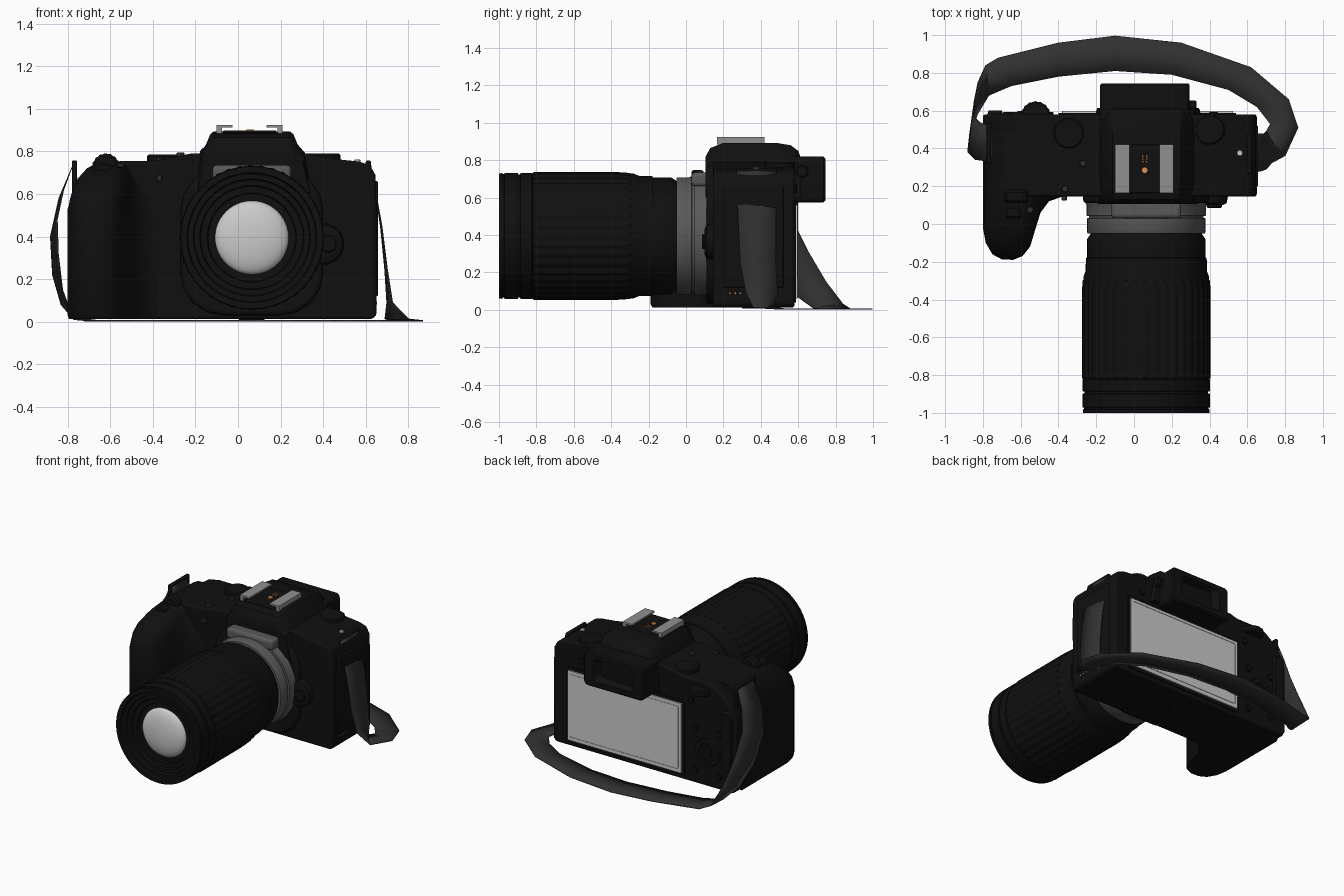
import bpy, bmesh
from math import sin, cos, pi, radians
from mathutils import Vector


def material(name, v):
    m = bpy.data.materials.new(name)
    m.diffuse_color = (*v, 1)
    return m


BLACK = material("black", (0.005, 0.005, 0.005))
DARK = material("strap_grey", (0.03, 0.03, 0.03))
STEEL = material("mount_grey", (0.1, 0.1, 0.1))
RAIL = material("rail_grey", (0.28, 0.28, 0.28))
COPPER = material("copper", (0.75, 0.3, 0.08))


def loft(name, rings, mat=BLACK, closed=True, bevel=0, angle=35):
    """Skin a list of equal-length point rings."""
    bm = bmesh.new()
    vs = [[bm.verts.new(p) for p in r] for r in rings]
    n = len(vs[0])
    for a, b in zip(vs, vs[1:]):
        for i in range(n if closed else n - 1):
            j = (i + 1) % n
            bm.faces.new((a[i], a[j], b[j], b[i]))
    if closed:
        bm.faces.new(vs[0])
        bm.faces.new(vs[-1])
    bmesh.ops.recalc_face_normals(bm, faces=bm.faces)
    me = bpy.data.meshes.new(name)
    bm.to_mesh(me)
    bm.free()
    ob = bpy.data.objects.new(name, me)
    bpy.context.collection.objects.link(ob)
    if mat:
        me.materials.append(mat)
    if bevel:
        mod = ob.modifiers.new("bevel", 'BEVEL')
        mod.width, mod.segments, mod.limit_method = bevel, 3, 'ANGLE'
        mod.angle_limit = radians(40)
    bpy.ops.object.select_all(action='DESELECT')
    ob.select_set(True)
    bpy.context.view_layer.objects.active = ob
    bpy.ops.object.shade_smooth_by_angle(angle=radians(angle))
    return ob


def lathe(name, c, axis, profile, mat=BLACK, n=48, knurl=0):
    """Turn (distance, radius) points round an axis; knurl cuts ribs."""
    rings = []
    for t, r in profile:
        ring = []
        for i in range(n):
            a = 2 * pi * i / n
            k = r - (knurl if (i // 2) % 2 else 0)
            u, v = k * cos(a), k * sin(a)
            ring.append(Vector(c) + Vector({'x': (t, u, v), 'y': (u, t, v), 'z': (u, v, t)}[axis]))
        rings.append(ring)
    return loft(name, rings, mat)


def disc(name, c, axis, r, d, mat=BLACK, n=32, knurl=0):
    e = min(d, r) * 0.2
    return lathe(name, c, axis, [(-d/2, r-e), (-d/2+e, r), (d/2-e, r), (d/2, r-e)], mat, n, knurl)


def box(name, x0, x1, y0, y1, z0, z1, mat=BLACK, bevel=0.006):
    ring = lambda z: [(x0, y0, z), (x1, y0, z), (x1, y1, z), (x0, y1, z)]
    return loft(name, [ring(z0), ring(z1)], mat, bevel=bevel)


def rrect(x0, x1, z0, z1, y, r):
    """Rounded rectangle in the xz plane."""
    pts = []
    for q, (cx, cz) in enumerate([(x1-r, z1-r), (x0+r, z1-r), (x0+r, z0+r), (x1-r, z0+r)]):
        pts += [(cx + r*cos(pi/2*(q+i/4)), y, cz + r*sin(pi/2*(q+i/4))) for i in range(5)]
    return pts


# Main body: front outline extruded through the depth
outline = [(-.78, .012), (-.80, .05), (-.80, .53), (-.785, .58), (-.75, .635), (-.70, .69), (-.63, .74),
           (-.55, .755), (-.40, .755), (-.22, .79), (.32, .79), (.45, .765), (.57, .752), (.62, .735),
           (.645, .69), (.65, .55), (.65, .03), (.63, .012)]
loft("body", [[(x, y, z) for x, z in outline] for y in (.145, .58)], bevel=.02)

# Hand grip: top outline stacked upward, pulled back toward the top
grip = [(-.80, .5), (-.80, -.02), (-.785, -.10), (-.75, -.16), (-.70, -.187), (-.64, -.19), (-.59, -.17),
        (-.55, -.12), (-.52, -.02), (-.495, .06), (-.45, .12), (-.38, .145), (-.30, .155), (-.30, .5)]
levels = [(.012, .98, .98), (.03, 1, 1), (.50, 1, 1), (.57, .97, .97), (.63, .9, .91), (.68, .76, .82),
          (.72, .6, .7), (.745, .42, .55)]
loft("hand_grip", [[(-.5 + (x+.5)*sx, .5 + (y-.5)*(1-(1-sy)*.85), z) for x, y in grip]
                   for z, sy, sx in levels], angle=45)

# Viewfinder hump: tapered arch lofted front to back
rings = []
for y, top, w in [(.105, .77, .9), (.105, .82, .94), (.13, .865, .97), (.20, .893, 1), (.48, .893, 1),
                  (.56, .88, 1), (.60, .85, .98), (.615, .81, .96)]:
    prof = [(-.27, .60), (-.245, .79 - (.9-top)*.5), (-.215, top - .06), (-.195, top - .012), (-.18, top),
            (.18, top), (.195, top - .012), (.215, top - .06), (.255, .79 - (.9-top)*.5), (.29, .60)]
    rings.append([(.065 + x*w, y, z) for x, z in prof])
loft("viewfinder_hump", rings)

# Eyecup with recessed window
loft("eyecup", [rrect(-.18, .295, .575, .82, .55, .03), rrect(-.18, .295, .575, .82, .735, .03),
                rrect(-.17, .285, .585, .81, .745, .03), rrect(-.10, .215, .62, .78, .745, .03),
                rrect(-.07, .185, .64, .765, .70, .03)])
disc("dioptre_knob", (.31, .62, .74), 'x', .035, .04, knurl=.003)

# Accessory shoe: mirrored L-shaped rails, base and contacts
box("shoe_base", -.07, .18, .165, .42, .885, .899)
for s, side in ((-1, "left"), (1, "right")):
    pr = [(.155, .885), (.155, .925), (.08, .925), (.08, .913), (.13, .913), (.13, .885)]
    loft(f"shoe_rail_{side}", [[(.055 + s*x, y, z) for x, z in pr] for y in (.165, .42)], RAIL)
disc("shoe_contact", (.057, .285, .90), 'z', .016, .006, COPPER, 16)
for i in range(6):
    disc("shoe_pin", (.047 + .02*(i % 2), .33 + .014*(i//2), .90), 'z', .005, .006, COPPER, 8)

# Lens mount collar and rings
L = (.065, 0, .395)
loft("mount_surround", [rrect(-.27, .40, .03, .72, y, .2) for y in (.11, .2)], bevel=.02)
lathe("mount_collar", L, 'y', [(-.05, .28), (-.05, .31), (-.045, .313), (.03, .313), (.032, .303), (.042, .303),
                              (.044, .316), (.10, .316), (.14, .335), (.16, .335)], STEEL, 64)
box("mount_crown", -.12, .25, .03, .16, .66, .735, STEEL, .02)

# Lens barrel with hollow stepped front, ribbed zoom ring, glass dome
lathe("lens_barrel", L, 'y', [
    (-.03, .24), (-.03, .28), (-.08, .313), (-.178, .313), (-.18, .32), (-.25, .321), (-.28, .333), (-.82, .333),
    (-.825, .337), (-.885, .337), (-.887, .328), (-.897, .328), (-.899, .337), (-.97, .337), (-.972, .33),
    (-.98, .33), (-.982, .336), (-1, .334), (-1, .305), (-.98, .30), (-.98, .275), (-.96, .27), (-.96, .245),
    (-.94, .24), (-.94, .21), (-.925, .205), (-.925, .17)], BLACK, 72)
lathe("zoom_ring", L, 'y', [(-.82, .335), (-.815, .341), (-.36, .341), (-.30, .337), (-.295, .33)], BLACK, 160, .007)
lathe("front_glass", L, 'y', [(-.92, .172)] + [(-.925 - .05*sin(a*pi/16), .172*cos(a*pi/16) + .001)
                                              for a in range(9)], None, 48)

# Lens release boss and button on the front
lathe("release_boss", (.40, .13, .365), 'y', [(-.03, .07), (-.02, .09), (.03, .10)])
disc("release_button", (.425, .10, .365), 'y', .04, .03)
disc("front_lamp", (-.37, .14, .675), 'y', .014, .03, DARK, 16)

# Top controls
disc("front_wheel", (-.62, .145, .725), 'y', .066, .07, n=64, knurl=.003)
disc("shutter_button", (-.635, .06, .705), 'y', .042, .06)
disc("mode_dial", (-.345, .48, .765), 'z', .082, .04, n=80, knurl=.003)
disc("drive_dial", (.40, .50, .77), 'z', .082, .04, n=80, knurl=.003)
for x, y, z in ((-.27, .32, .785), (-.365, .185, .762), (-.55, .075, .735)):
    disc("top_button", (x, y, z), 'z', .018, .02, DARK, 16)

# Rear screen with inset panel line, and rear controls
loft("screen_frame", [rrect(-.40, .54, .04, .58, y, .015) for y in (.57, .588)])
loft("screen", [rrect(-.38, .525, .06, .56, .58, .008), rrect(-.38, .525, .06, .56, .597, .008),
                rrect(-.36, .505, .085, .54, .597, .008), rrect(-.36, .505, .085, .54, .594, .008),
                rrect(-.355, .50, .09, .535, .594, .008), rrect(-.355, .50, .09, .535, .597, .008)], None)
lathe("control_pad", (-.58, .58, .26), 'y', [(0, .10), (.014, .095), (.014, .065), (.009, .06), (.009, .04),
                                            (.017, .037)])
for x, z in ((-.48, .11), (-.67, .11), (-.48, .41), (-.67, .41), (-.45, .60), (.42, .65)):
    disc("rear_button", (x, .583, z), 'y', .024, .02, n=20)
disc("rear_wheel", (-.52, .57, .69), 'z', .08, .045, n=64, knurl=.003)
loft("thumb_rest", [rrect(-.78, -.69, .15, .60, .57, .04), rrect(-.77, -.70, .17, .58, .60, .03)])

# Port door and copper index mark on the side, tripod plate below
box("port_door", .64, .657, .20, .52, .12, .66)
for i in range(3):
    disc("side_mark", (.65, .235 + .028*i, .088), 'x', .006, .006, COPPER, 8)
disc("tripod_socket", (.065, .36, .012), 'z', .06, .01)

# Strap lugs
for x, y, side in ((-.768, .425, "left"), (.612, .375, "right")):
    for dy in (-.10, .10):
        box(f"lug_post_{side}", x-.012, x+.012, y+dy-.008, y+dy+.008, .60, .757)
    box(f"lug_bar_{side}", x-.012, x+.012, y-.105, y+.105, .738, .757)
disc("lug_stud", (.56, .375, .755), 'z', .016, .012, None, 16)

# Neck strap: two edge rails (outer, inner) skinned as a ribbon
G = .004
outer = [(-.755, .52, .66), (-.77, .52, .75), (-.82, .54, .62), (-.85, .57, .48), (-.845, .65, .32),
         (-.825, .75, .15), (-.785, .84, .03), (-.72, .88, G), (-.4, .96, G), (-.1, .997, G), (.25, .96, G),
         (.62, .83, G), (.82, .66, G), (.87, .51, G), (.80, .36, .012), (.725, .32, .09), (.70, .29, .25),
         (.675, .28, .45), (.622, .27, .75), (.60, .27, .66)]
inner = [(-.755, .33, .66), (-.77, .33, .75), (-.84, .34, .58), (-.88, .38, .40), (-.87, .47, .22),
         (-.83, .58, .08), (-.77, .68, .01), (-.65, .73, G), (-.4, .78, G), (-.1, .81, G), (.2, .79, G),
         (.5, .71, G), (.65, .62, G), (.72, .53, G), (.69, .47, .015), (.70, .49, .09), (.69, .48, .25),
         (.67, .48, .45), (.622, .48, .75), (.60, .48, .66)]
strap = loft("neck_strap", [outer, [tuple((Vector(a) + Vector(b)) / 2) for a, b in zip(outer, inner)], inner],
             DARK, closed=False)
mod = strap.modifiers.new("thickness", 'SOLIDIFY')
mod.thickness, mod.offset = .006, 0
